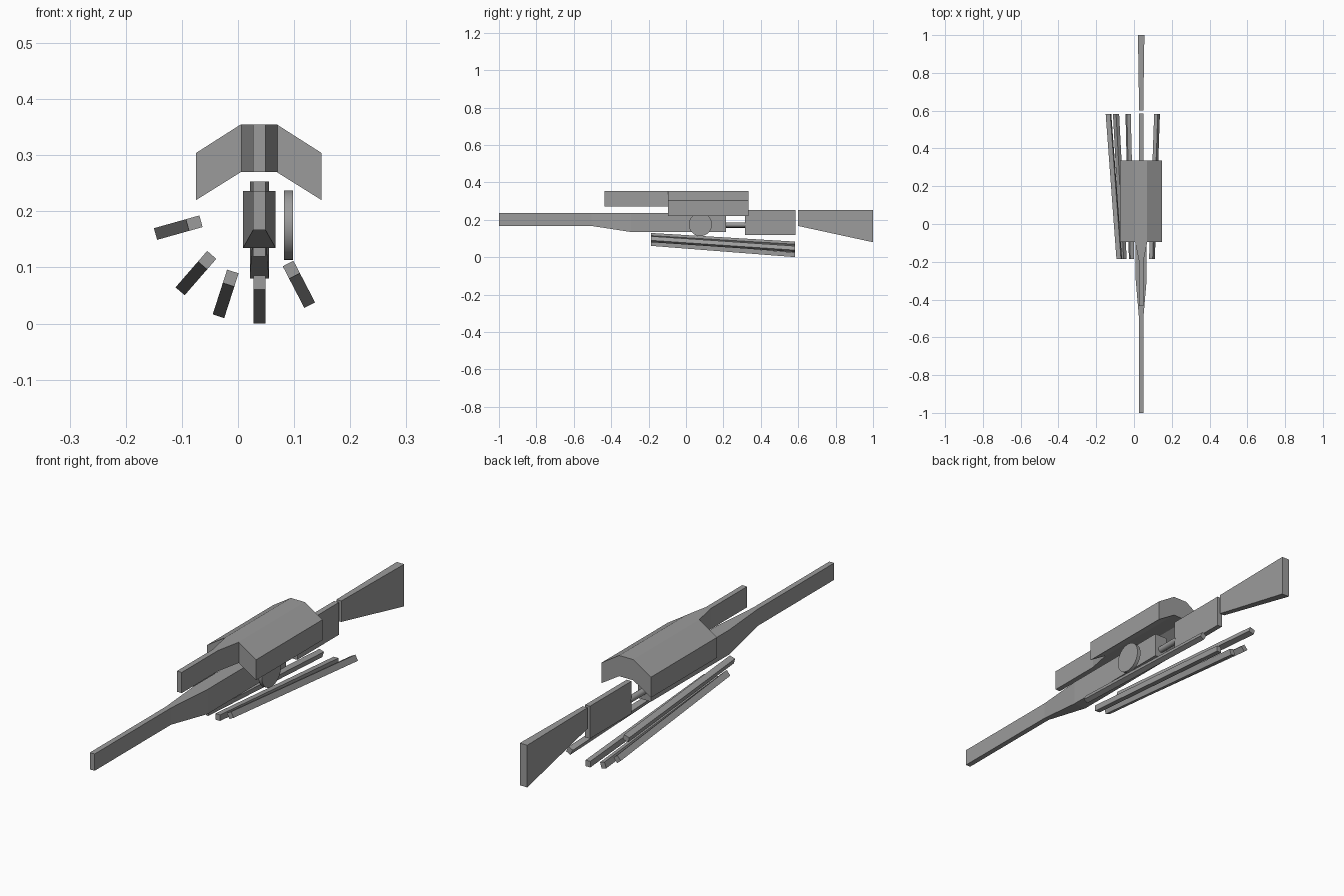
import bpy
import bmesh
import math
from mathutils import Vector, Matrix

cube = bpy.data.objects.get("Cube")
if cube:
    bpy.data.objects.remove(cube, do_unlink=True)

GREY = (0.33, 0.33, 0.33, 1)
grey = bpy.data.materials.new("plain grey")
grey.use_nodes = True
grey.diffuse_color = GREY
grey.node_tree.nodes["Principled BSDF"].inputs["Base Color"].default_value = GREY

MID = 0.038  # x of the central plane


def finish(name, bm):
    bmesh.ops.recalc_face_normals(bm, faces=bm.faces)
    mesh = bpy.data.meshes.new(name)
    bm.to_mesh(mesh)
    bm.free()
    mesh.materials.append(grey)
    obj = bpy.data.objects.new(name, mesh)
    bpy.context.collection.objects.link(obj)
    return obj


def loft(name, rings):
    """Skin a list of matching rings of points and cap both ends."""
    bm = bmesh.new()
    loops = [[bm.verts.new(p) for p in ring] for ring in rings]
    n = len(loops[0])
    for a, b in zip(loops, loops[1:]):
        for i in range(n):
            j = (i + 1) % n
            bm.faces.new((a[i], a[j], b[j], b[i]))
    bm.faces.new(loops[0])
    bm.faces.new(loops[-1])
    return finish(name, bm)


def bar(name, stations):
    """Rectangular bar along y from (y, half width, bottom, top) stations."""
    return loft(name, [[(MID - w, y, lo), (MID + w, y, lo), (MID + w, y, hi), (MID - w, y, hi)]
                       for y, w, lo, hi in stations])


def cylinder(name, centre, radius, depth, axis, segments):
    bm = bmesh.new()
    turn = Matrix.Rotation(math.pi / 2, 4, axis)
    bmesh.ops.create_cone(bm, cap_ends=True, segments=segments, radius1=radius, radius2=radius,
                          depth=depth, matrix=Matrix.Translation(centre) @ turn)
    obj = finish(name, bm)
    for poly in obj.data.polygons:
        poly.use_smooth = len(poly.vertices) == 4
    for edge in obj.data.edges:
        a, b = (obj.data.vertices[i].co for i in edge.vertices)
        edge.use_edge_sharp = (b - a).length < depth * 0.99
    return obj


# Long body, narrow at the front and deeper behind
bar("main_body", [(-1, 0.011, 0.167, 0.236), (-0.505, 0.011, 0.167, 0.236),
                  (-0.295, 0.029, 0.135, 0.236), (0.215, 0.029, 0.135, 0.236)])

# Rear section: connecting rod, block and stock
cylinder("connecting_rod", (MID, 0.265, 0.173), 0.013, 0.11, 'X', 16)
bar("rear_block", [(0.315, 0.011, 0.12, 0.253), (0.585, 0.011, 0.12, 0.253)])
bar("stock", [(0.6, 0.011, 0.167, 0.253), (1, 0.017, 0.08, 0.253)])

# Arched cover and the flared bar in front of it
half = [(0.032, 0.355), (0.112, 0.304), (0.112, 0.22), (0.032, 0.27)]
arch = half + [(-x, z) for x, z in reversed(half)]
loft("top_cover", [[(MID - 0.001 + x, y, z) for x, z in arch] for y in (-0.095, 0.335)])
bar("top_bar", [(-0.435, 0.011, 0.27, 0.355), (-0.2, 0.011, 0.27, 0.355),
                (-0.095, 0.032, 0.27, 0.355)])

# Side disc
cylinder("side_disc", (0.09, 0.077, 0.175), 0.062, 0.016, 'Y', 32)

# Fanned rods: front centre and rear centre in x and z
rods = {
    "centre_rod": ((0.038, 0.073), (0.038, 0.013)),
    "right_inner_rod": ((-0.013, 0.081), (-0.031, 0.025)),
    "right_middle_rod": ((-0.055, 0.113), (-0.095, 0.067)),
    "right_outer_rod": ((-0.078, 0.179), (-0.135, 0.163)),
    "left_rod": ((0.095, 0.096), (0.122, 0.044)),
}
for name, (front, rear) in rods.items():
    front, rear = Vector(front), Vector(rear)
    along = (rear - front).normalized() * 0.0125
    across = Vector((-along.y, along.x)) * 0.86
    rings = []
    for y, c in ((-0.186, front), (0.582, rear)):
        corners = (c + along + across, c + along - across, c - along - across, c - along + across)
        rings.append([(p.x, y, p.y) for p in corners])
    loft(name, rings)
